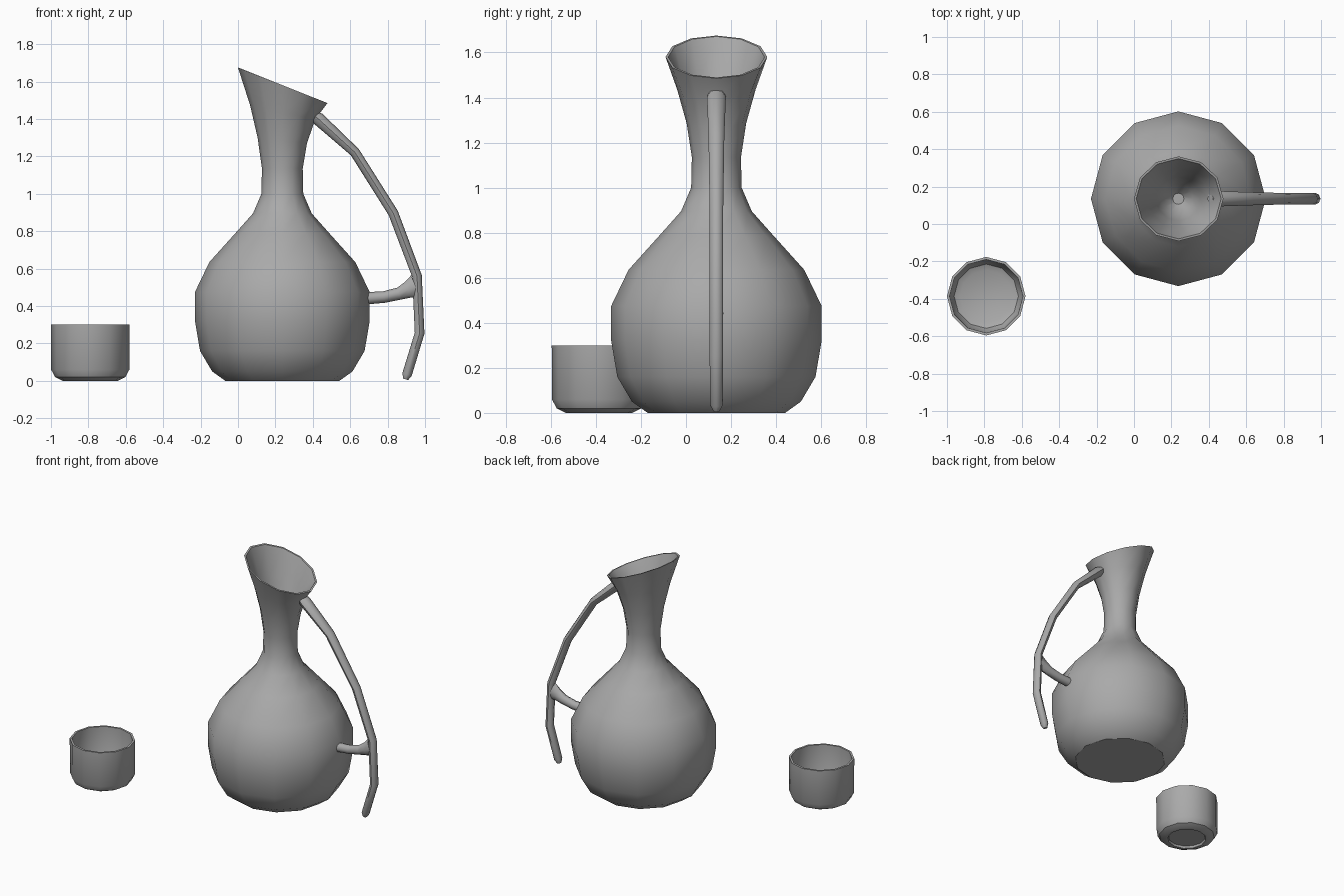
import bpy, bmesh, math
from mathutils import Vector

if "Cube" in bpy.data.objects:
    bpy.data.objects.remove(bpy.data.objects["Cube"])

SIDES = 12
JUG_X, JUG_Y = 0.237, 0.135

# dark grey clay
clay = bpy.data.materials.new("clay")
clay.diffuse_color = (0.4, 0.4, 0.4, 1)
clay.use_nodes = True
clay.node_tree.nodes["Principled BSDF"].inputs["Base Color"].default_value = clay.diffuse_color


def skin(name, rings, smooth=33):
    """Bridge a list of vertex rings into one closed object."""
    bm = bmesh.new()
    loops = [[bm.verts.new(p) for p in ring] for ring in rings]
    for a, b in zip(loops, loops[1:]):
        n = len(a)
        for i in range(n):
            j = (i + 1) % n
            bm.faces.new((a[i], a[j], b[j], b[i]))
    bm.faces.new(loops[0][::-1])
    bm.faces.new(loops[-1])
    if bm.calc_volume(signed=True) < 0:
        bmesh.ops.reverse_faces(bm, faces=bm.faces)
    me = bpy.data.meshes.new(name)
    bm.to_mesh(me)
    bm.free()
    me.materials.append(clay)
    ob = bpy.data.objects.new(name, me)
    bpy.context.collection.objects.link(ob)
    bpy.ops.object.select_all(action='DESELECT')
    ob.select_set(True)
    bpy.context.view_layer.objects.active = ob
    bpy.ops.object.shade_smooth_by_angle(angle=math.radians(smooth))
    return ob


def ring(cx, cy, z, rx, ry=None, tilt=0.0):
    """Horizontal ring; tilt is the height change at its +x end."""
    ry = rx if ry is None else ry
    angs = [2 * math.pi * i / SIDES for i in range(SIDES)]
    return [(cx + rx * math.cos(a), cy + ry * math.sin(a), z + tilt * math.cos(a))
            for a in angs]


def tube(name, path, sides=8):
    """Tube along (x, z, radius, y radius) points in the jug's middle plane."""
    pts = [Vector((p[0], JUG_Y, p[1])) for p in path]
    rings = []
    for i, (x, z, r, ry) in enumerate(path):
        t = (pts[min(i + 1, len(pts) - 1)] - pts[max(i - 1, 0)]).normalized()
        side = Vector((-t.z, 0, t.x))
        rings.append([pts[i] + side * r * math.cos(a) + Vector((0, ry * math.sin(a), 0))
                      for a in (2 * math.pi * k / sides for k in range(sides))])
    return skin(name, rings, smooth=50)


# jug body with flared, slanted spout, thin rim and inner bowl
body = [(0.305, 0), (0.375, 0.05), (0.44, 0.16), (0.467, 0.32), (0.467, 0.475),
        (0.39, 0.635), (0.255, 0.785), (0.157, 0.895), (0.112, 1.0), (0.109, 1.135)]
rings = [ring(JUG_X, JUG_Y, z, r) for r, z in body]
rings += [ring(0.237, JUG_Y, 1.285, 0.132, tilt=-0.014),
          ring(0.239, JUG_Y, 1.435, 0.174, tilt=-0.037),
          ring(0.239, JUG_Y, 1.58, 0.239, 0.226, tilt=-0.095),
          ring(0.239, JUG_Y, 1.58, 0.227, 0.214, tilt=-0.091),
          ring(0.239, JUG_Y, 1.435, 0.162, tilt=-0.035),
          ring(0.237, JUG_Y, 1.285, 0.118, tilt=-0.012),
          ring(JUG_X, JUG_Y, 1.17, 0.08),
          ring(JUG_X, JUG_Y, 1.11, 0.03)]
skin("jug_body", rings, smooth=34)

# long curved handle with a rounded lower tip
tube("jug_handle", [
    (0.408, 1.418, 0.024, 0.036), (0.428, 1.402, 0.035, 0.042),
    (0.625, 1.222, 0.027, 0.035), (0.83, 0.897, 0.027, 0.030),
    (0.957, 0.56, 0.026, 0.030), (0.971, 0.255, 0.026, 0.030),
    (0.904, 0.035, 0.026, 0.028), (0.896, 0.008, 0.014, 0.014)])

# short strut joining handle to body
tube("handle_strut", [
    (0.67, 0.44, 0.033, 0.032), (0.78, 0.448, 0.031, 0.030),
    (0.86, 0.466, 0.033, 0.030), (0.91, 0.487, 0.045, 0.029),
    (0.95, 0.503, 0.066, 0.027)])

# cup: recessed foot, outer wall, rim, inner wall and floor
cup = [(0.125, 0.015), (0.13, 0), (0.148, 0), (0.188, 0.02), (0.209, 0.06),
       (0.21, 0.3), (0.196, 0.3), (0.194, 0.09), (0.172, 0.045), (0.14, 0.03)]
skin("cup", [ring(-0.79, -0.386, z, r) for r, z in cup])
